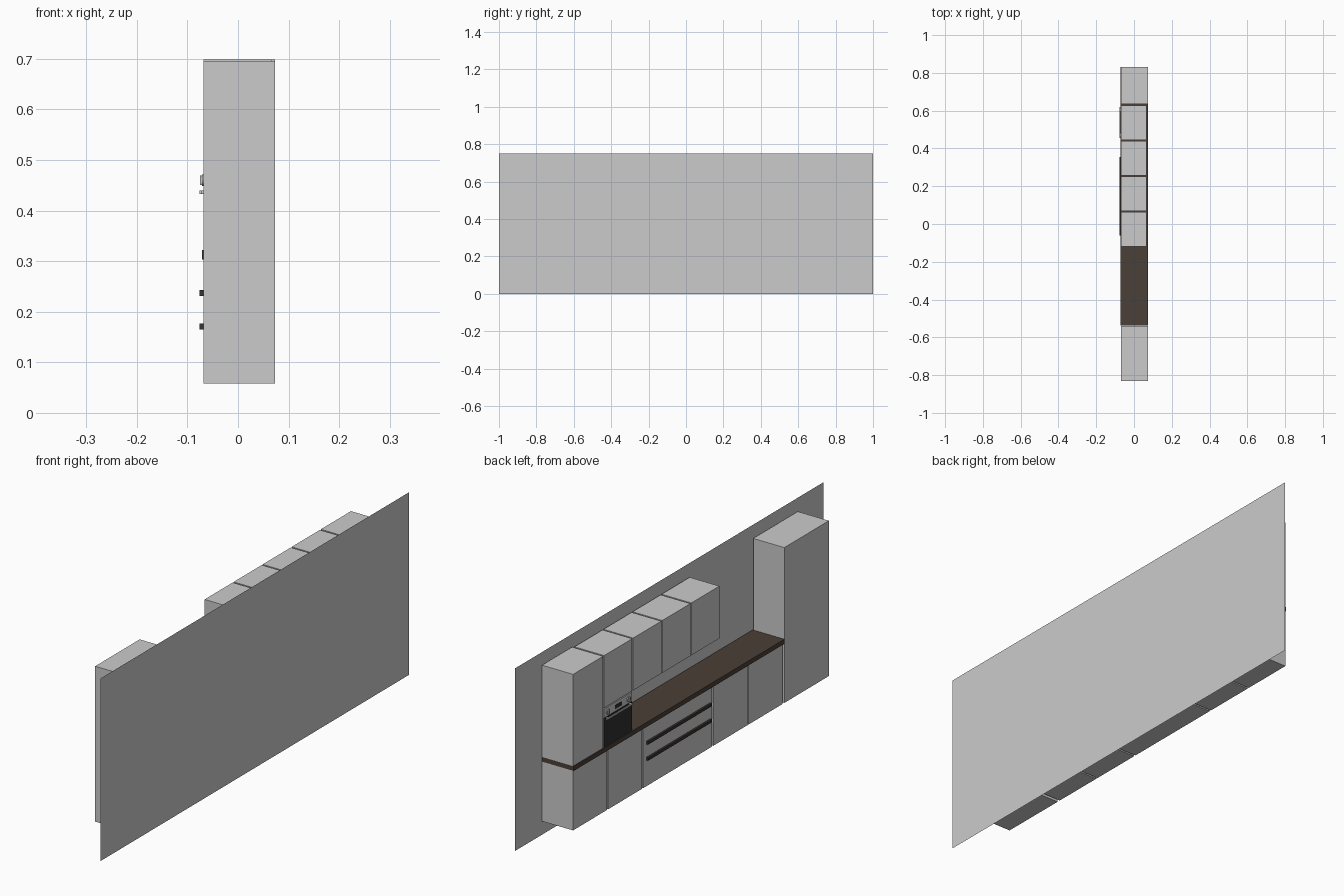
import bpy, bmesh, math
from mathutils import Matrix, Vector

if "Cube" in bpy.data.objects:
    bpy.data.objects.remove(bpy.data.objects["Cube"])


def material(name, rgb):
    m = bpy.data.materials.new(name)
    m.diffuse_color = (*rgb, 1)
    m.use_nodes = True
    m.node_tree.nodes["Principled BSDF"].inputs["Base Color"].default_value = m.diffuse_color
    return m


BROWN = material("dark_wood", (0.07, 0.05, 0.038))
BLACK = material("black_glass", (0.03, 0.03, 0.03))
DARK = material("dark_metal", (0.04, 0.033, 0.03))


def finish(name, bm, mat=None):
    me = bpy.data.meshes.new(name)
    bm.to_mesh(me)
    bm.free()
    ob = bpy.data.objects.new(name, me)
    bpy.context.collection.objects.link(ob)
    if mat:
        me.materials.append(mat)
    return ob


def add_box(bm, x, y, z):
    lo, hi = Vector((x[0], y[0], z[0])), Vector((x[1], y[1], z[1]))
    bmesh.ops.create_cube(bm, size=1, matrix=Matrix.Translation((lo + hi) / 2)
                          @ Matrix.Diagonal((*(hi - lo), 1)))


def box(name, x, y, z, mat=None):
    bm = bmesh.new()
    add_box(bm, x, y, z)
    return finish(name, bm, mat)


FRONT, BACK = -0.068, 0.073
DEPTH = (FRONT, BACK)
BASE, TOP = 0.058, 0.699
COUNTER = (0.303, 0.322)

# flat wall panel
bm = bmesh.new()
bmesh.ops.create_grid(bm, x_segments=1, y_segments=1, size=0.5)
bm.transform(Matrix.Translation((0.0765, 0, 0.375))
             @ Matrix.Rotation(math.pi / 2, 4, 'Y')
             @ Matrix.Diagonal((0.75, 2, 1, 1)))
finish("wall", bm)

# full-height cabinet and the column standing on the counter
box("tall_cabinet", DEPTH, (-0.83, -0.541), (BASE, 0.696))
box("end_column", DEPTH, (0.635, 0.83), (COUNTER[1], TOP))

# base cabinets: one wide drawer unit between single-door units
unit, gap = 0.2275, 0.007
y = 0.83
for i, width in enumerate((1, 1, 2, 1, 1)):
    label = "drawer_unit" if width == 2 else f"base_cabinet_{i + 1}"
    box(label, DEPTH, (y - width * unit + gap, y), (BASE, COUNTER[0]))
    y -= width * unit

# worktop
box("countertop", (FRONT - 0.003, BACK), (-0.537, 0.83), COUNTER, BROWN)

# drawer handles
for i, z in enumerate((0.237, 0.171)):
    box(f"drawer_handle_{i + 1}", (-0.0765, FRONT), (-0.06, 0.355),
        (z - 0.006, z + 0.006), DARK)

# row of wall cabinets
for i in range(4):
    y1 = 0.628 - i * 0.1885
    box(f"wall_cabinet_{i + 1}", (FRONT, 0.067), (y1 - 0.182, y1), (0.484, TOP))

# oven body, control panel and glass door
oven_y = (0.446, 0.628)
box("oven_body", (FRONT + 0.003, 0.067), oven_y, (COUNTER[1], 0.48))
box("oven_panel", (FRONT, FRONT + 0.003), oven_y, (0.443, 0.48))
box("oven_door", (FRONT, FRONT + 0.003), oven_y, (COUNTER[1], 0.441), BLACK)

# oven handle bar with two posts
bm = bmesh.new()
add_box(bm, (-0.0765, -0.0725), (0.454, 0.62), (0.433, 0.44))
for py in (0.462, 0.612):
    add_box(bm, (-0.0725, FRONT), (py - 0.004, py + 0.004), (0.433, 0.44))
finish("oven_handle", bm)

# control knobs with raised grips
for i, ky in enumerate((0.47, 0.604)):
    bm = bmesh.new()
    bmesh.ops.create_cone(bm, cap_ends=True, segments=24, radius1=0.011,
                          radius2=0.011, depth=0.003,
                          matrix=Matrix.Translation((FRONT - 0.0015, ky, 0.46))
                          @ Matrix.Rotation(math.pi / 2, 4, 'Y'))
    add_box(bm, (-0.0755, FRONT - 0.003), (ky - 0.002, ky + 0.002), (0.451, 0.469))
    finish(f"oven_knob_{i + 1}", bm)

# oven display
box("oven_display", (FRONT - 0.001, FRONT), (0.515, 0.559), (0.452, 0.468), BLACK)
